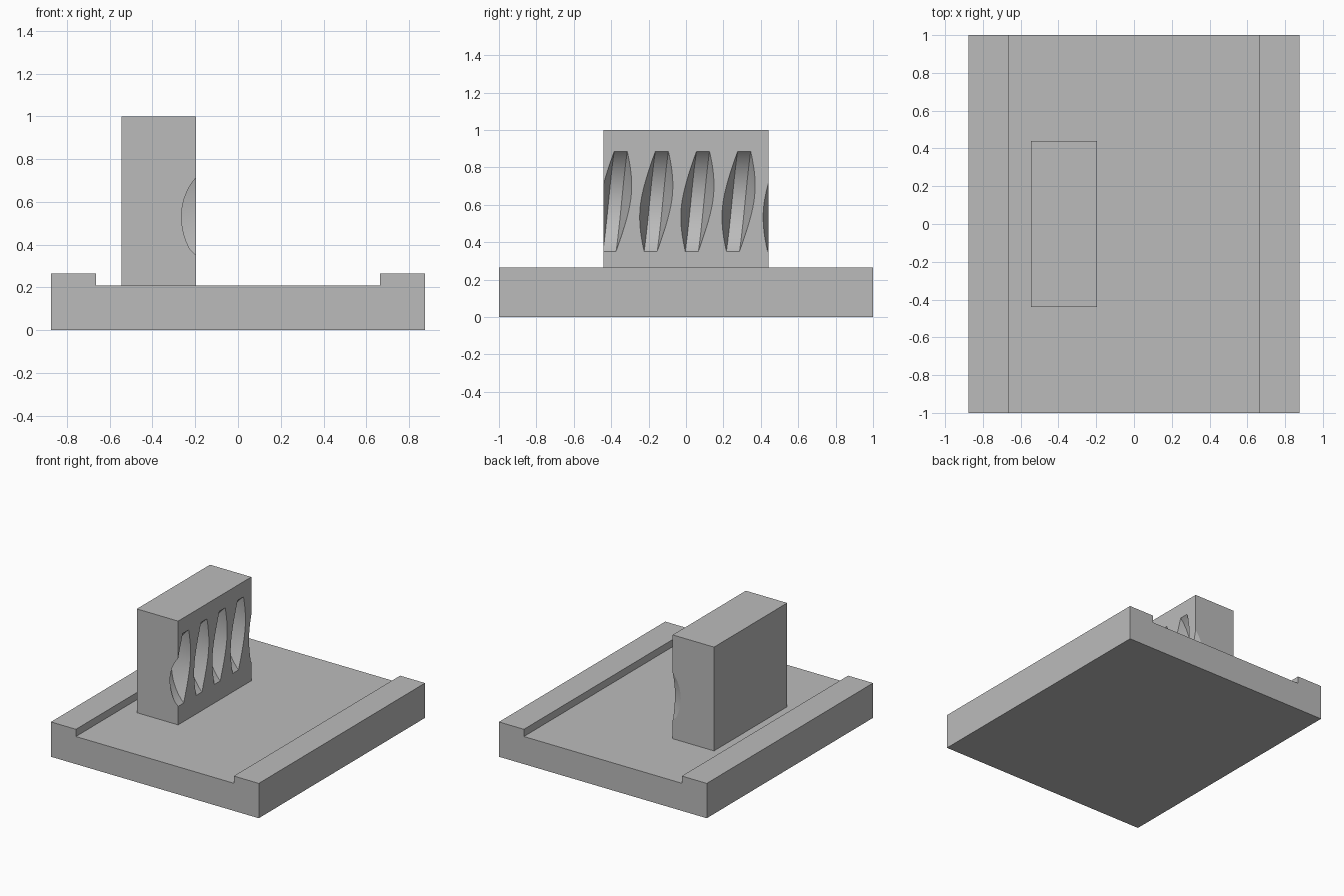
import bpy, bmesh, math

if "Cube" in bpy.data.objects:
    bpy.data.objects.remove(bpy.data.objects["Cube"], do_unlink=True)

grey = bpy.data.materials.new("plain grey")
grey.use_nodes = True
colour = (0.5, 0.5, 0.5, 1)
grey.diffuse_color = colour
grey.node_tree.nodes["Principled BSDF"].inputs["Base Color"].default_value = colour


def loft(name, rings):
    """Closed solid through a row of matching rings of points."""
    bm = bmesh.new()
    rows = [[bm.verts.new(p) for p in ring] for ring in rings]
    n = len(rows[0])
    for a, b in zip(rows, rows[1:]):
        for i in range(n):
            j = (i + 1) % n
            bm.faces.new((a[i], a[j], b[j], b[i]))
    bm.faces.new(rows[0])
    bm.faces.new(rows[-1])
    bmesh.ops.recalc_face_normals(bm, faces=bm.faces)
    mesh = bpy.data.meshes.new(name)
    bm.to_mesh(mesh)
    bm.free()
    mesh.materials.append(grey)
    obj = bpy.data.objects.new(name, mesh)
    bpy.context.collection.objects.link(obj)
    return obj


# Base plate with a raised rail along each side
half = [(0.875, 0), (0.875, 0.265), (0.665, 0.265), (0.665, 0.21)]
outline = half + [(-x, z) for x, z in reversed(half)]
loft("base_plate", [[(x, y, z) for x, z in outline] for y in (-1, 1)])

# Upright rack block
FACE_X, MID_Z = -0.196, 0.618
section = [(-0.544, -0.44), (FACE_X, -0.44), (FACE_X, 0.44), (-0.544, 0.44)]
block = loft("rack_block", [[(x, y, z) for x, y in section] for z in (0.21, 1.0)])

# Helical grooves, tapered towards the floor, as left by a worm
PITCH, FLOOR_R, INNER_R, FLOOR_HALF, TAPER = 0.22, 0.353, 0.2, 0.035, 0.385
AXIS_X = FACE_X + 0.231
MOUTH_HALF = FLOOR_HALF + TAPER * (FLOOR_R - INNER_R)
tooth = [(INNER_R, -MOUTH_HALF), (FLOOR_R, -FLOOR_HALF),
         (FLOOR_R, FLOOR_HALF), (INNER_R, MOUTH_HALF)]
STEPS = 48
for k in range(5):
    rings = []
    for s in range(STEPS + 1):
        a = -1 + 2 * s / STEPS
        centre = -0.379 + PITCH * (k + a / math.tau)
        rings.append([(AXIS_X - r * math.cos(a), centre + y, MID_Z + r * math.sin(a))
                      for r, y in tooth])
    cutter = loft("groove_cutter", rings)
    cutter.hide_render = True
    cut = block.modifiers.new("groove", "BOOLEAN")
    cut.operation = "DIFFERENCE"
    cut.solver = "EXACT"
    cut.object = cutter
    bpy.context.view_layer.objects.active = block
    bpy.ops.object.modifier_apply(modifier=cut.name)
    bpy.data.objects.remove(cutter, do_unlink=True)

# Smooth groove walls, crisp block edges
bpy.ops.object.select_all(action="DESELECT")
block.select_set(True)
bpy.context.view_layer.objects.active = block
bpy.ops.object.shade_smooth_by_angle(angle=math.radians(15))
